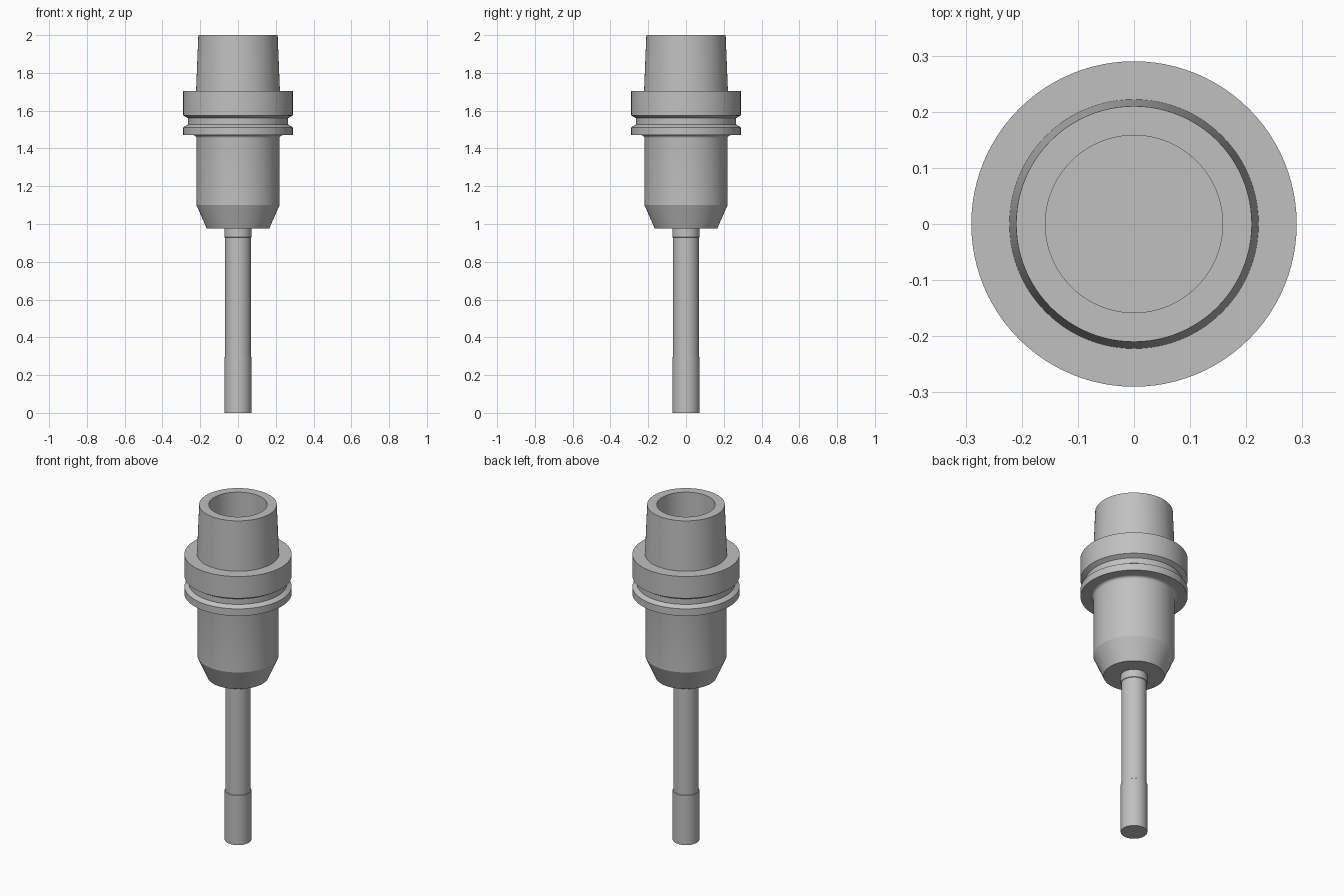
import bpy, bmesh, math

if "Cube" in bpy.data.objects:
    bpy.data.objects.remove(bpy.data.objects["Cube"])

SEGMENTS = 96

steel = bpy.data.materials.new("steel grey")
steel.diffuse_color = (0.53, 0.53, 0.53, 1)
steel.use_nodes = True
steel.node_tree.nodes["Principled BSDF"].inputs["Base Color"].default_value = steel.diffuse_color


def lathe(name, profile):
    """Spin a (radius, height) profile, running from bottom axis to top axis, around z."""
    bm = bmesh.new()
    verts = [bm.verts.new((r, 0, z)) for r, z in profile]
    edges = [bm.edges.new(pair) for pair in zip(verts, verts[1:])]
    bmesh.ops.spin(bm, geom=verts + edges, cent=(0, 0, 0), axis=(0, 0, 1),
                   angle=math.tau, steps=SEGMENTS, use_merge=True)
    bmesh.ops.remove_doubles(bm, verts=bm.verts, dist=1e-5)
    bmesh.ops.recalc_face_normals(bm, faces=bm.faces)
    mesh = bpy.data.meshes.new(name)
    bm.to_mesh(mesh)
    bm.free()
    mesh.materials.append(steel)
    obj = bpy.data.objects.new(name, mesh)
    bpy.context.collection.objects.link(obj)
    bpy.ops.object.select_all(action='DESELECT')
    bpy.context.view_layer.objects.active = obj
    obj.select_set(True)
    bpy.ops.object.shade_smooth_by_angle(angle=math.radians(20))
    return obj


# Fillet where the body runs into the underside of the flange
fillet = [(0.236 - 0.016 * math.cos(a), 1.454 + 0.016 * math.sin(a))
          for a in (math.pi / 2 * i / 5 for i in range(6))]

# Holder: nose cone, body, grooved flange and hollow taper
lathe("tool_holder", [
    (0, 0.975), (0.165, 0.975), (0.22, 1.10),
    *fillet,
    (0.29, 1.47), (0.29, 1.512),              # lower flange
    (0.265, 1.527), (0.265, 1.56),            # gripper groove
    (0.29, 1.575), (0.29, 1.705),             # upper flange
    (0.222, 1.705), (0.21, 2.0),              # taper
    (0.158, 2.0), (0.158, 1.70), (0, 1.70),   # bore
])

# Cutter: tip, slightly relieved neck, and clamped shank
lathe("cutter", [
    (0, 0), (0.072, 0), (0.072, 0.295), (0.069, 0.297),
    (0.069, 0.928), (0.072, 0.93), (0.072, 0.98), (0, 0.98),
])
